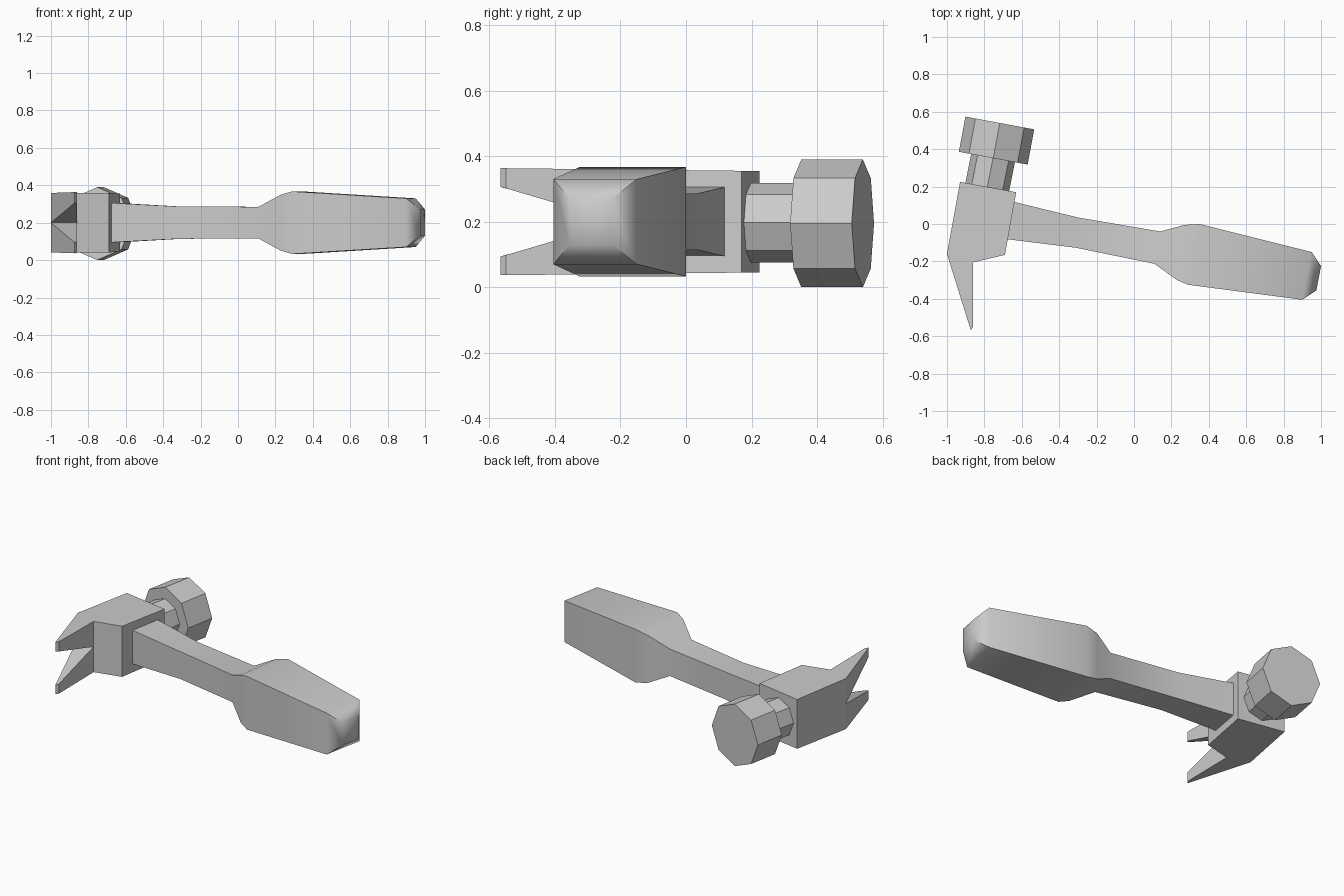
import bpy, bmesh, math

if "Cube" in bpy.data.objects:
    bpy.data.objects.remove(bpy.data.objects["Cube"])

ZC = 0.197  # height of the symmetry plane


def loft(name, rings, smooth=None):
    """Join rings of equal point count with side faces and end caps."""
    bm = bmesh.new()
    loops = [[bm.verts.new(p) for p in ring] for ring in rings]
    n = len(loops[0])
    for a, b in zip(loops, loops[1:]):
        for i in range(n):
            j = (i + 1) % n
            bm.faces.new((a[i], a[j], b[j], b[i]))
    bm.faces.new(loops[0])
    bm.faces.new(loops[-1])
    bmesh.ops.recalc_face_normals(bm, faces=bm.faces)
    me = bpy.data.meshes.new(name)
    bm.to_mesh(me)
    bm.free()
    ob = bpy.data.objects.new(name, me)
    bpy.context.collection.objects.link(ob)
    if smooth:
        bpy.ops.object.select_all(action='DESELECT')
        ob.select_set(True)
        bpy.context.view_layer.objects.active = ob
        bpy.ops.object.shade_smooth_by_angle(angle=math.radians(smooth))
    return ob


def octagon(center, ru, rz, tilt=math.radians(10.5)):
    """Octagon facing along the tilted head axis, one corner up."""
    pts = []
    for i in range(8):
        a = i * math.pi / 4
        u = ru * math.cos(a)
        pts.append((center[0] + u * math.cos(tilt),
                    center[1] - u * math.sin(tilt),
                    center[2] + rz * math.sin(a)))
    return pts


# Handle: rectangular sections (back point, front point, half height)
sections = [
    ((-.65, .12), (-.69, -.08), .106),
    ((-.30, .035), (-.31, -.127), .086),
    ((.14, -.04), (.11, -.213), .085),
    ((.27, -.005), (.23, -.30), .150),
    ((.35, .0), (.29, -.325), .167),
    ((.95, -.15), (.90, -.405), .130),
    ((1.0, -.225), (.975, -.355), .070),
]
zh = 0.2
loft("handle", [[(*b, zh + h), (*f, zh + h), (*f, zh - h), (*b, zh - h)]
                for b, f, h in sections], smooth=50)

# Head block: outline extruded in height, slightly taller toward the claw


def half(y):
    return 0.155 - 0.011 * (y - 0.2)


outline = [(-.93, .225), (-.63, .17), (-.69, -.165), (-.86, -.205), (-1.0, -.16)]
loft("head_block", [[(x, y, zh + s * half(y)) for x, y in outline] for s in (-1, 1)])

# Claw: two prongs split by a V notch
prong = [(-1.0, -.16, 0), (-.86, -.205, 0), (-.86, -.55, .102), (-.873, -.567, .106)]
for label, s in (("upper", 1), ("lower", -1)):
    loft(label + "_claw_prong",
         [[(x, y, zh + s * half(y)) for x, y, g in prong],
          [(x, y, zh + s * g) for x, y, g in prong]])

# Neck and striking face
loft("neck", [octagon((-.788, .18, ZC), .119, .121),
              octagon((-.752, .36, ZC), .119, .121)])
loft("striking_face", [octagon((-.7525, .352, .195), .187, .195),
                       octagon((-.7175, .54, .195), .187, .195)])
